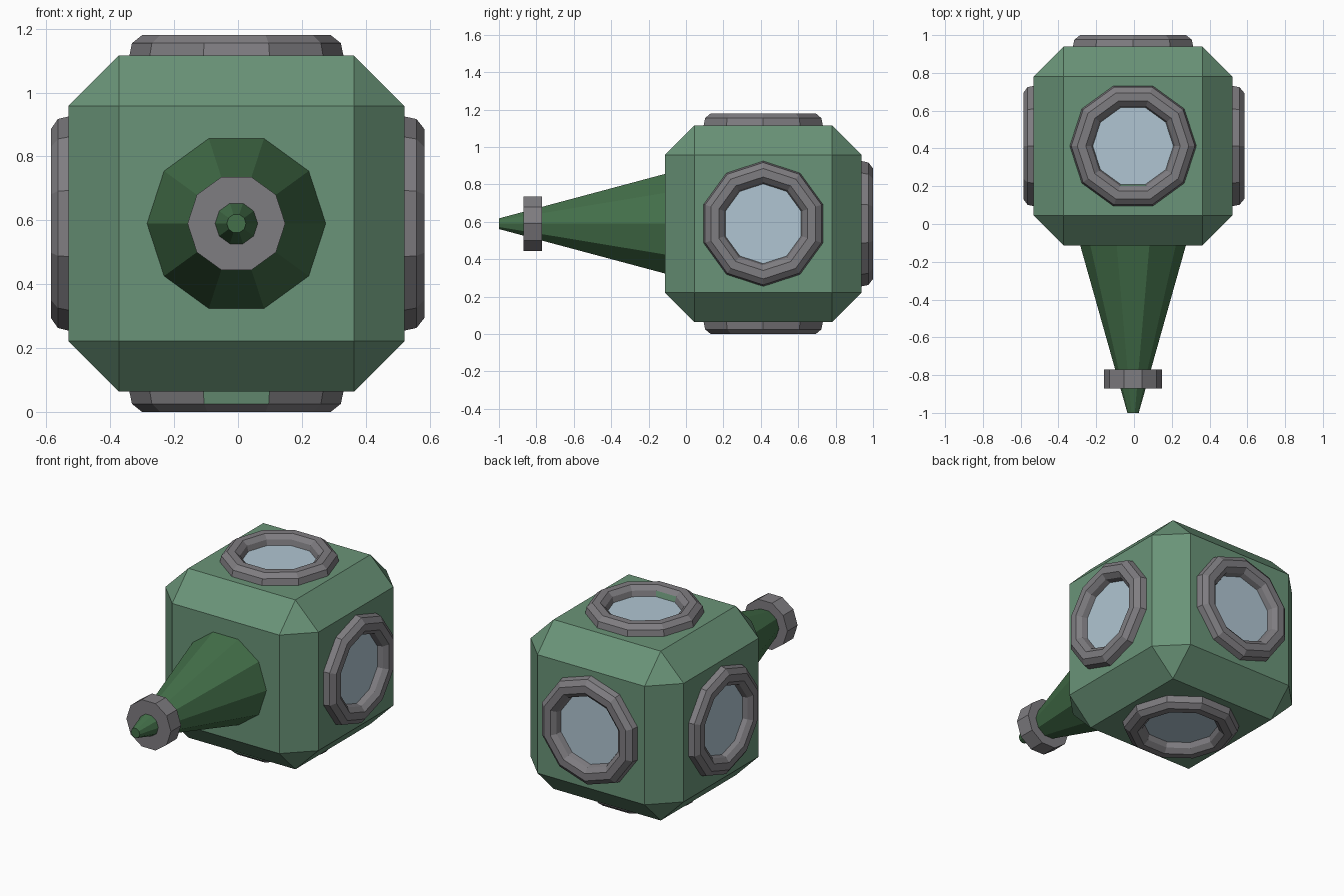
import bpy, bmesh, math
from mathutils import Matrix, Vector

if "Cube" in bpy.data.objects:
    bpy.data.objects.remove(bpy.data.objects["Cube"])

SIDES = 10
CX, CY, CZ = -0.005, 0.413, 0.59   # centre of the body


def srgb(r, g, b):
    def lin(c):
        c /= 255
        return c / 12.92 if c <= 0.04045 else ((c + 0.055) / 1.055) ** 2.4
    return (lin(r), lin(g), lin(b), 1)


def material(name, rgb):
    m = bpy.data.materials.new(name)
    m.diffuse_color = srgb(*rgb)
    m.use_nodes = True
    m.node_tree.nodes["Principled BSDF"].inputs["Base Color"].default_value = m.diffuse_color
    return m


BODY = material("sage green", (106, 148, 120))
CONE = material("dark green", (68, 112, 74))
GREY = material("grey trim", (127, 125, 129))
GLASS = material("pale blue glass", (176, 197, 210))


def make_object(name, bm, *mats):
    me = bpy.data.meshes.new(name)
    bmesh.ops.recalc_face_normals(bm, faces=bm.faces)
    bm.to_mesh(me)
    bm.free()
    for m in mats:
        me.materials.append(m)
    ob = bpy.data.objects.new(name, me)
    bpy.context.collection.objects.link(ob)
    return ob


def lathe(bm, profile, frame, closed=False, caps=False):
    """Spin (radius, height) points around the frame's z axis; returns bands of faces."""
    loops = []
    for r, h in profile:
        loops.append([bm.verts.new(frame @ Vector((r * math.cos(a), r * math.sin(a), h)))
                      for a in (math.tau * i / SIDES for i in range(SIDES))])
    pairs = list(zip(loops, loops[1:]))
    if closed:
        pairs.append((loops[-1], loops[0]))
    bands = [[bm.faces.new((a[i], a[(i + 1) % SIDES], b[(i + 1) % SIDES], b[i]))
              for i in range(SIDES)] for a, b in pairs]
    if caps:
        bm.faces.new(loops[0])
        bm.faces.new(loops[-1])
    return bands


def frame_at(origin, normal, u):
    n, u = Vector(normal), Vector(u)
    rot = Matrix((u, n.cross(u), n)).transposed().to_4x4()
    return Matrix.Translation(origin) @ rot


# Chamfered cube body
bm = bmesh.new()
bmesh.ops.create_cube(bm, size=1.052, matrix=Matrix.Translation((CX, CY, CZ)))
bmesh.ops.bevel(bm, geom=bm.edges[:], offset=0.158, segments=1, affect='EDGES')
make_object("body", bm, BODY)

# Round windows: name, normal, decagon corner direction, height, green face (band, index)
WINDOWS = [
    ("top", (0, 0, 1), (1, 0, 0), 0.064, (4, 7)),
    ("bottom", (0, 0, -1), (1, 0, 0), 0.064, (0, 2)),
    ("right", (1, 0, 0), (0, 0, 1), 0.063, None),
    ("left", (-1, 0, 0), (0, 0, 1), 0.055, None),
    ("back", (0, 1, 0), (0, 0, 1), 0.061, None),
]
for name, normal, u, h, green in WINDOWS:
    frame = frame_at(Vector((CX, CY, CZ)) + Vector(normal) * 0.526, normal, u)
    bm = bmesh.new()
    profile = [(0.335, 0), (0.327, 0.6 * h), (0.295, h), (0.25, h), (0.222, 0.6 * h), (0.212, 0)]
    bands = lathe(bm, profile, frame, closed=True)
    if green:
        bands[green[0]][green[1]].material_index = 1
    make_object(name + "_window_ring", bm, GREY, BODY)
    bm = bmesh.new()
    lathe(bm, [(0.215, -0.001), (0.215, 0.005)], frame, caps=True)
    make_object(name + "_window_glass", bm, GLASS)

# Tapered nozzle on the front
front = frame_at(Vector((CX, 0, CZ)), (0, -1, 0), (1, 0, 0))
bm = bmesh.new()
lathe(bm, [(0.28, 0.112), (0.03, 1.0)], front, caps=True)
make_object("nozzle", bm, CONE)

# Collar near the nozzle tip
bm = bmesh.new()
lathe(bm, [(0.153, 0.77), (0.153, 0.87)], front, caps=True)
make_object("nozzle_collar", bm, GREY)
